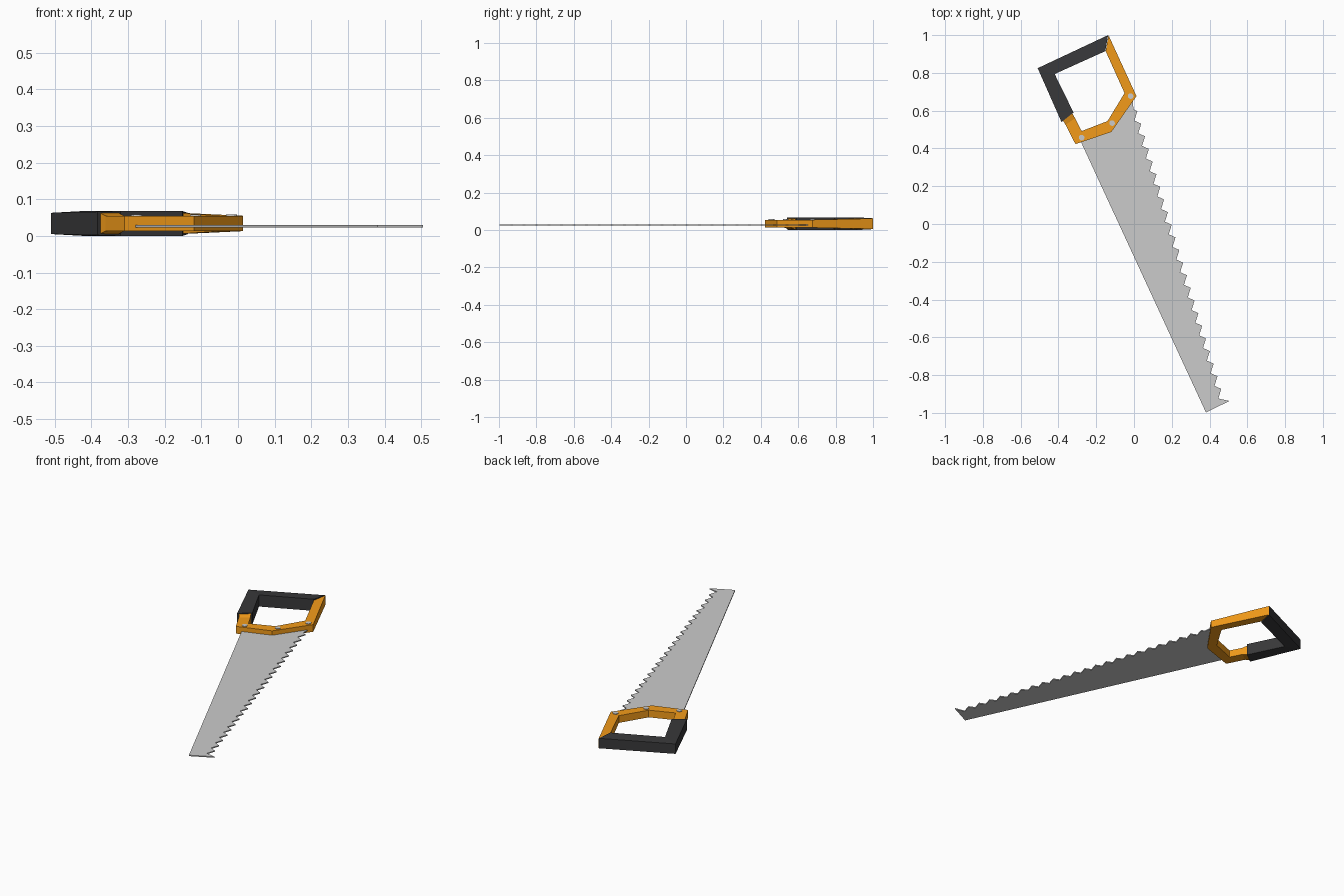
import bpy, bmesh
from mathutils import Vector

if "Cube" in bpy.data.objects:
    bpy.data.objects.remove(bpy.data.objects["Cube"])

ZC = 0.034  # mid-plane of the handle


def material(name, rgb):
    m = bpy.data.materials.new(name)
    m.diffuse_color = (*rgb, 1)
    m.use_nodes = True
    m.node_tree.nodes["Principled BSDF"].inputs["Base Color"].default_value = m.diffuse_color
    return m


orange = material("orange_plastic", (0.9, 0.33, 0.01))
black = material("black_rubber", (0.04, 0.04, 0.042))


def finish(name, bm, mat=None):
    bmesh.ops.recalc_face_normals(bm, faces=bm.faces)
    me = bpy.data.meshes.new(name)
    bm.to_mesh(me)
    bm.free()
    ob = bpy.data.objects.new(name, me)
    bpy.context.collection.objects.link(ob)
    if mat:
        me.materials.append(mat)
    return ob


def loft(name, sections, mat):
    """Four-sided bar; each section is outer xy, inner xy, outer and inner half thickness."""
    bm = bmesh.new()
    rings = []
    for (ox, oy), (ix, iy), ho, hi in sections:
        pts = [(ox, oy, ZC - ho), (ix, iy, ZC - hi), (ix, iy, ZC + hi), (ox, oy, ZC + ho)]
        rings.append([bm.verts.new(p) for p in pts])
    for a, b in zip(rings, rings[1:]):
        for i in range(4):
            j = (i + 1) % 4
            bm.faces.new((a[i], a[j], b[j], b[i]))
    bm.faces.new(rings[0])
    bm.faces.new(rings[-1])
    return finish(name, bm, mat)


# Orange frame: collar, bottom corner, knee, top corner, rear end
loft("handle_frame", [
    ((-0.378, 0.55), (-0.326, 0.585), 0.029, 0.029),
    ((-0.362, 0.525), (-0.312, 0.56), 0.021, 0.021),
    ((-0.31, 0.423), (-0.277, 0.492), 0.021, 0.021),
    ((-0.12, 0.487), (-0.14, 0.545), 0.021, 0.021),
    ((0.013, 0.677), (-0.05, 0.693), 0.021, 0.021),
    ((-0.135, 1.0), (-0.15, 0.915), 0.028, 0.028),
], orange)

# Black grip wrapping the rear of the handle
loft("handle_grip", [
    ((-0.384, 0.54), (-0.32, 0.59), 0.032, 0.034),
    ((-0.51, 0.825), (-0.42, 0.794), 0.029, 0.034),
    ((-0.137, 1.0), (-0.152, 0.915), 0.029, 0.034),
], black)

# Blade with 22 repeating teeth, plus the tip
outline = [(-0.27, 0.46), (-0.282, 0.437), (0.381, -0.998), (0.505, -0.937)]
first, last, n = Vector((0.018, 0.598)), Vector((0.462, -0.873)), 22
step = (last - first) / n
gullet = Vector((-0.036, 0.016))
for k in range(n, -1, -1):
    tip = first + step * k
    outline += [tip + step + gullet, tip]
outline += [first + gullet * 0.6, (-0.005, 0.66), (-0.03, 0.67), (-0.13, 0.515)]
bm = bmesh.new()
face = bm.faces.new([bm.verts.new((p[0], p[1], 0.0235)) for p in outline])
top = bmesh.ops.extrude_face_region(bm, geom=[face])["geom"]
bmesh.ops.translate(bm, vec=(0, 0, 0.006),
                    verts=[g for g in top if isinstance(g, bmesh.types.BMVert)])
finish("blade", bm)

# Rivets on the upper side of the frame
for i, (x, y) in enumerate([(-0.277, 0.457), (-0.116, 0.534), (-0.018, 0.677)]):
    bpy.ops.mesh.primitive_cylinder_add(vertices=12, radius=0.015, depth=0.012,
                                        location=(x, y, ZC + 0.018))
    bpy.context.object.name = f"rivet_{i + 1}"
